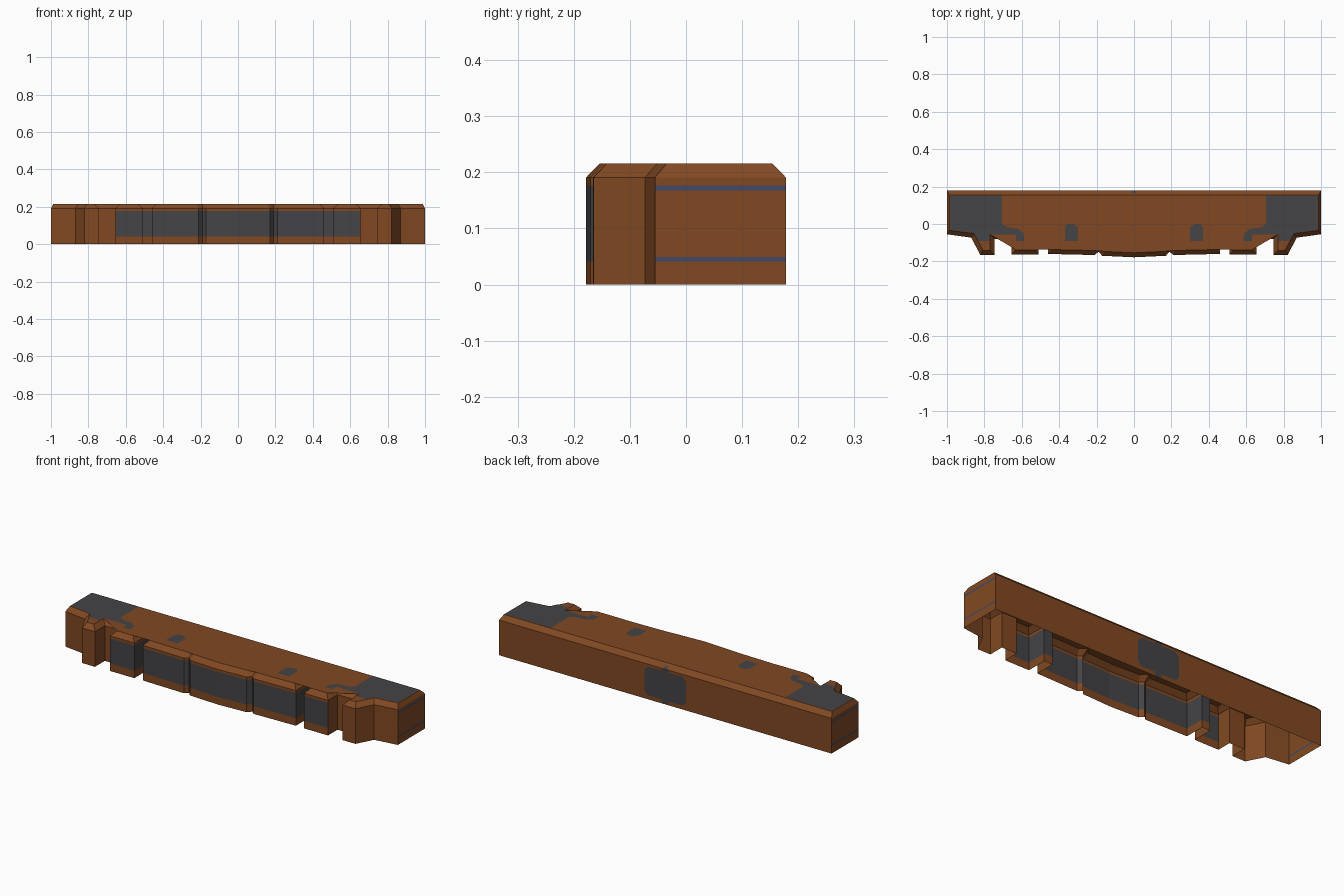
import bpy, bmesh
from mathutils import Vector

if "Cube" in bpy.data.objects:
    bpy.data.objects.remove(bpy.data.objects["Cube"])

def material(name, rgb):
    m = bpy.data.materials.new(name)
    m.diffuse_color = (*rgb, 1)
    m.use_nodes = True
    m.node_tree.nodes["Principled BSDF"].inputs["Base Color"].default_value = m.diffuse_color
    return m

BROWN = material("rust brown", (0.22, 0.066, 0.016))
GREY = material("dark grey", (0.058, 0.058, 0.065))
BLUE = material("slate blue", (0.05, 0.065, 0.13))

def finish(name, bm, mats):
    me = bpy.data.meshes.new(name)
    bm.to_mesh(me)
    bm.free()
    for m in mats:
        me.materials.append(m)
    ob = bpy.data.objects.new(name, me)
    bpy.context.collection.objects.link(ob)
    return ob

def inset(pts, d):
    """Mitred inward offset of a counter-clockwise outline."""
    out = []
    for i, p in enumerate(pts):
        a = (p - pts[i - 1]).normalized()
        b = (pts[(i + 1) % len(pts)] - p).normalized()
        na, nb = Vector((-a.y, a.x)), Vector((-b.y, b.x))
        q = p + (na + nb) * d / (1 + na.dot(nb))
        if abs(p.x) > 0.95:                      # narrower chamfer on the ends
            q.x = 0.987 if p.x > 0 else -0.987
        out.append(q)
    return out

# Bumper body: open-bottomed shell from a mirrored plan outline
half = [(0.17, -0.17), (0.19, -0.148), (0.21, -0.166), (0.46, -0.16),
        (0.46, -0.05), (0.51, -0.05), (0.51, -0.162), (0.655, -0.162),
        (0.655, -0.08), (0.745, -0.08), (0.745, -0.165), (0.822, -0.165),
        (0.87, -0.073), (1, -0.055), (1, 0.178)]
outline = ([Vector((-x, y)) for x, y in reversed(half)] + [Vector((0, -0.178))]
           + [Vector(p) for p in half])
levels = [0, 0.041, 0.049, 0.168, 0.177, 0.191]
bm = bmesh.new()
rings = [[bm.verts.new((p.x, p.y, z)) for p in outline] for z in levels]
rings.append([bm.verts.new((p.x, p.y, 0.216)) for p in inset(outline, 0.024)])
n = len(outline)
for r in range(len(rings) - 1):
    for i in range(n):
        j = (i + 1) % n
        f = bm.faces.new((rings[r][i], rings[r][j], rings[r + 1][j], rings[r + 1][i]))
        c = (outline[i] + outline[j]) / 2
        if 1 <= r <= 3 and abs(c.x) < 0.65 and c.y < 0:
            f.material_index = 1                 # grey front band
        elif r in (1, 3) and abs(c.x) > 0.99:
            f.material_index = 2                 # thin end stripes
top = bm.faces.new(rings[-1])
bmesh.ops.triangulate(bm, faces=[top])
finish("bumper_body", bm, [BROWN, GREY, BLUE])

def plate(name, pts, normal):
    """Thin painted panel: a single flat polygon facing the given way."""
    bm = bmesh.new()
    f = bm.faces.new([bm.verts.new(p) for p in pts])
    f.normal_update()
    if f.normal.dot(Vector(normal)) < 0:
        f.normal_flip()
    bmesh.ops.triangulate(bm, faces=[f])
    return finish(name, bm, [GREY])

# Grey panels on the top: end panels and octagonal spots
end = [(0.705, 0.152), (0.985, 0.152), (0.985, -0.032), (0.856, -0.05),
       (0.834, -0.09), (0.77, -0.09), (0.77, -0.056), (0.63, -0.056),
       (0.63, -0.09), (0.585, -0.09), (0.59, -0.05), (0.62, -0.025),
       (0.68, -0.018), (0.705, 0.0)]
spot = [(0.325, 0), (0.355, 0), (0.37, -0.02), (0.37, -0.09),
        (0.30, -0.09), (0.30, -0.02)]
for side, s in (("right", 1), ("left", -1)):
    for name, pts in (("end_panel", end), ("top_spot", spot)):
        plate(f"{name}_{side}", [(s * x, y, 0.2175) for x, y in pts], (0, 0, 1))

# Grey panel on the back, with a narrow tab above and below
back = [(0.125, 0.045), (0.125, 0.155), (0.105, 0.178), (0.02, 0.178), (0.02, 0.191)]
low = [(0.02, 0.002), (0.02, 0.022), (0.105, 0.022)]
side = low + back
shape = side + [(-x, z) for x, z in reversed(side)]
plate("back_panel", [(x, 0.1792, z) for x, z in shape], (0, 1, 0))
plate("back_tab", [(-0.012, 0.1792, 0.191), (0.012, 0.1792, 0.191),
                   (0.012, 0.165, 0.205), (-0.012, 0.165, 0.205)], (0, 1, 1))
